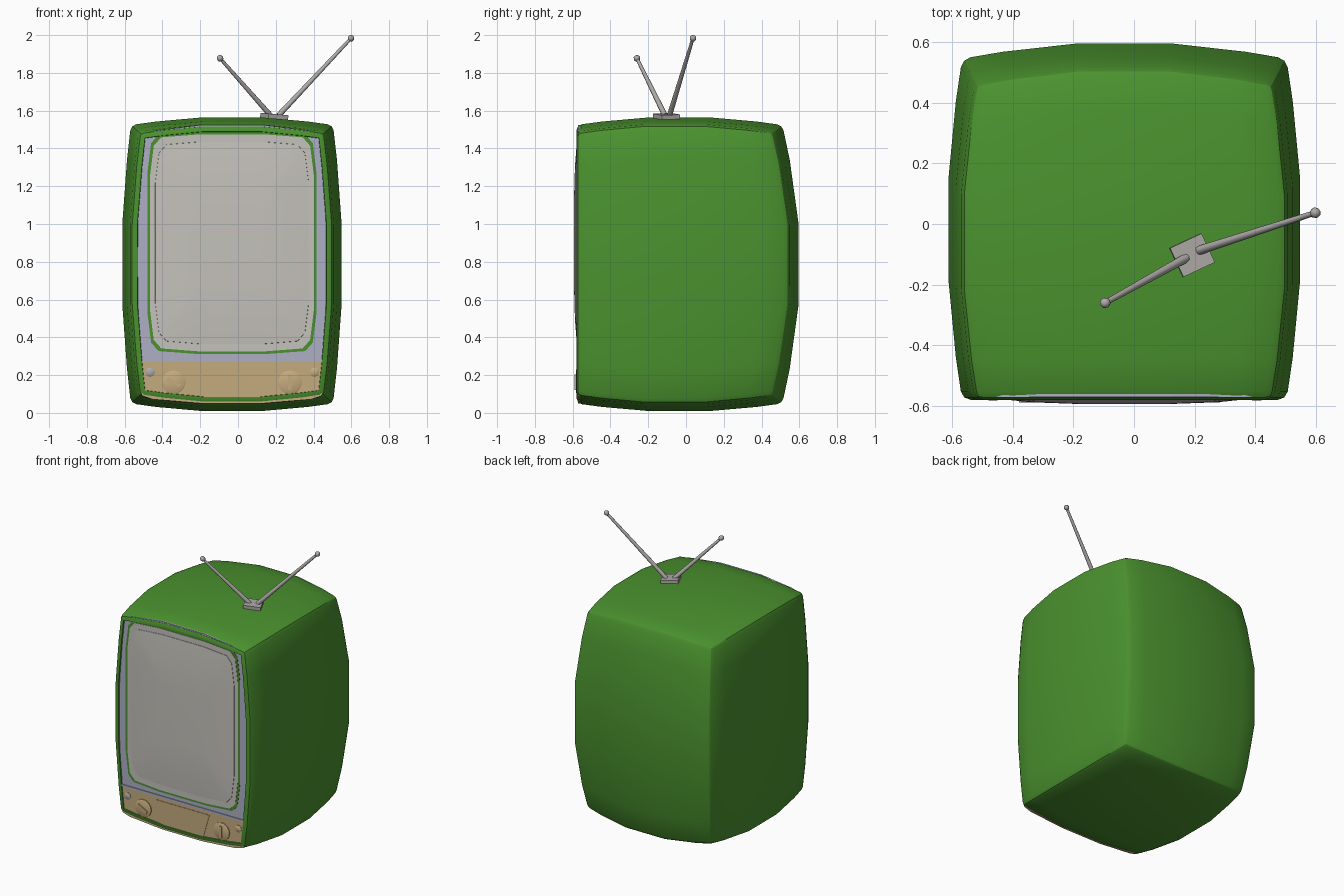
import bpy, bmesh, math
from mathutils import Vector, Matrix

if "Cube" in bpy.data.objects:
    bpy.data.objects.remove(bpy.data.objects["Cube"])

CX, CZ = -0.032, 0.787          # middle of the cabinet


def material(name, rgb):
    m = bpy.data.materials.new(name)
    m.diffuse_color = (*rgb, 1)
    m.use_nodes = True
    m.node_tree.nodes["Principled BSDF"].inputs["Base Color"].default_value = m.diffuse_color
    return m


GREEN = material("green cabinet", (0.07, 0.29, 0.028))
LILAC = material("lilac grey bezel", (0.42, 0.43, 0.55))
SCREEN = material("light grey screen", (0.56, 0.54, 0.50))
TAN = material("tan panel", (0.56, 0.41, 0.21))
METAL = material("grey metal", (0.42, 0.40, 0.39))


def finish(name, bm, mat, smooth=None):
    bmesh.ops.recalc_face_normals(bm, faces=bm.faces)
    me = bpy.data.meshes.new(name)
    bm.to_mesh(me)
    bm.free()
    me.materials.append(mat)
    ob = bpy.data.objects.new(name, me)
    bpy.context.collection.objects.link(ob)
    if smooth:
        bpy.context.view_layer.objects.active = ob
        ob.select_set(True)
        bpy.ops.object.shade_smooth_by_angle(angle=math.radians(smooth))
        ob.select_set(False)
    return ob


def loft(name, rings, mat, smooth=None):
    """Closed skin through rings of points."""
    bm = bmesh.new()
    vr = [[bm.verts.new(p) for p in r] for r in rings]
    n = len(vr[0])
    for a, b in zip(vr, vr[1:]):
        for i in range(n):
            bm.faces.new((a[i], a[(i + 1) % n], b[(i + 1) % n], b[i]))
    bm.faces.new(vr[0])
    bm.faces.new(vr[-1])
    return finish(name, bm, mat, smooth)


def mirrored(half):
    """Half outline (dx, z) to a full outline around the centre line."""
    return [(CX + x, z) for x, z in half] + [(CX - x, z) for x, z in reversed(half)]


def plate(name, pts, y0, y1, mat):
    return loft(name, [[(x, y, z) for x, z in pts] for y in (y0, y1)], mat)


# cabinet: gridded box with every side bulging
def swell(t):
    return 1 - max(0, (abs(t) - 0.3) / 0.7) ** 1.4


def cabinet_point(u, v, w):
    x = CX + u * (0.49 + 0.045 * swell(v) + 0.045 * swell(w))
    z = CZ + w * (0.697 + 0.04 * swell(v) + 0.04 * swell(u))
    back = 0.46 + 0.05 * swell(u) + 0.085 * swell(w)
    return Vector((x, -0.58 + (v + 1) / 2 * (back + 0.58), z))


knots = [-1, -0.75, -0.3, 0.3, 0.75, 1]
bm = bmesh.new()
grid = {}


def vert(axis, side, a, b):
    key = [a, b]
    key.insert(axis, side)
    key = tuple(key)
    if key not in grid:
        grid[key] = bm.verts.new(cabinet_point(*key))
    return grid[key]


for axis in range(3):
    for side in (-1, 1):
        for a0, a1 in zip(knots, knots[1:]):
            for b0, b1 in zip(knots, knots[1:]):
                bm.faces.new([vert(axis, side, a, b) for a, b in
                              ((a0, b0), (a1, b0), (a1, b1), (a0, b1))])
keys = {v: k for k, v in grid.items()}
rim = [e for e in bm.edges if sum(
    abs(p) == 1 and p == q for p, q in zip(keys[e.verts[0]], keys[e.verts[1]])) == 2]
bmesh.ops.recalc_face_normals(bm, faces=bm.faces)
bmesh.ops.bevel(bm, geom=rim, offset=0.028, segments=2, profile=0.5, affect='EDGES')
bm.normal_update()
front = [f for f in bm.faces if f.normal.y < -0.98]
bmesh.ops.inset_region(bm, faces=front, thickness=0.006, depth=0)
bmesh.ops.inset_region(bm, faces=front, thickness=0.003, depth=-0.014)
finish("cabinet", bm, GREEN, 25)

# bezel and control panel
plate("bezel", mirrored([(0.492, 0.287), (0.5, 0.8), (0.49, 1.42), (0.465, 1.475),
                         (0.4, 1.495), (0.16, 1.525)]), -0.56, -0.571, LILAC)
plate("trim_strip", mirrored([(0.49, 0.272), (0.49, 0.287)]), -0.56, -0.577, LILAC)
plate("control_panel", mirrored([(0.16, 0.05), (0.42, 0.072), (0.475, 0.09),
                                 (0.49, 0.272)]), -0.56, -0.573, TAN)
plate("centre_plate", mirrored([(0.16, 0.075), (0.21, 0.25)]), -0.57, -0.576, TAN)


# screen with surrounding rings
def outline(w, h):
    q = [(0.17 / 0.41 * w, h), (w - 0.06, h - 0.015), (w - 0.02, h - 0.06), (w, h - 0.22)]
    return mirrored([(x, 0.9 + z) for x, z in q] + [(x, 0.9 - z) for x, z in reversed(q)])


plate("green_ring", outline(0.448, 0.588), -0.56, -0.5735, GREEN)
plate("screen_surround", outline(0.434, 0.574), -0.56, -0.576, SCREEN)
edge = outline(0.41, 0.54)
loft("screen", [[(CX + (x - CX) * s, y, 0.9 + (z - 0.9) * s) for x, z in edge]
                for s, y in ((1, -0.565), (0.99, -0.578), (0.75, -0.588), (0.42, -0.593))],
     SCREEN, 30)


# knobs and buttons
def disc(x, z, r, y, n=20):
    return [(x + r * math.cos(i * math.tau / n), y, z + r * math.sin(i * math.tau / n))
            for i in range(n)]


for side, x, turn in (("left", -0.34, -30), ("right", 0.275, 90)):
    loft(side + "_knob", [disc(x, 0.162, r, y) for r, y in
                          ((0.062, -0.57), (0.062, -0.579), (0.054, -0.583))], TAN, 30)
    bm = bmesh.new()
    bmesh.ops.create_cube(bm, size=1, matrix=Matrix.Translation((x, -0.583, 0.162))
                          @ Matrix.Rotation(-math.radians(turn), 4, 'Y')
                          @ Matrix.Diagonal((0.08, 0.012, 0.018, 1)))
    finish(side + "_knob_grip", bm, TAN)
for side, x, mat in (("left", -0.465, METAL), ("right", 0.405, TAN)):
    loft(side + "_button", [disc(x, 0.215, r, y, 12) for r, y in
                            ((0.025, -0.57), (0.025, -0.576), (0.014, -0.582))], mat, 30)

# antenna base
bm = bmesh.new()
bmesh.ops.create_cube(bm, size=1, matrix=Matrix.Translation((0.192, -0.103, 1.57))
                      @ Matrix.Rotation(math.radians(5), 4, 'Y')
                      @ Matrix.Rotation(math.radians(25), 4, 'Z')
                      @ Matrix.Diagonal((0.115, 0.105, 0.024, 1)))
finish("antenna_base", bm, METAL)

# antenna rods with ball tips
for side, foot, tip in (("left", (0.172, -0.112, 1.575), (-0.095, -0.26, 1.877)),
                        ("right", (0.215, -0.087, 1.575), (0.598, 0.037, 1.983))):
    a, b = Vector(foot), Vector(tip)
    d = b - a
    rot = d.to_track_quat('Z', 'Y').to_matrix().to_4x4()
    bm = bmesh.new()
    bmesh.ops.create_cone(bm, cap_ends=True, segments=8, radius1=0.015, radius2=0.009,
                          depth=d.length, matrix=Matrix.Translation((a + b) / 2) @ rot)
    bmesh.ops.create_uvsphere(bm, u_segments=8, v_segments=6, radius=0.018,
                              matrix=Matrix.Translation(b) @ rot)
    finish(side + "_antenna", bm, METAL, 50)
